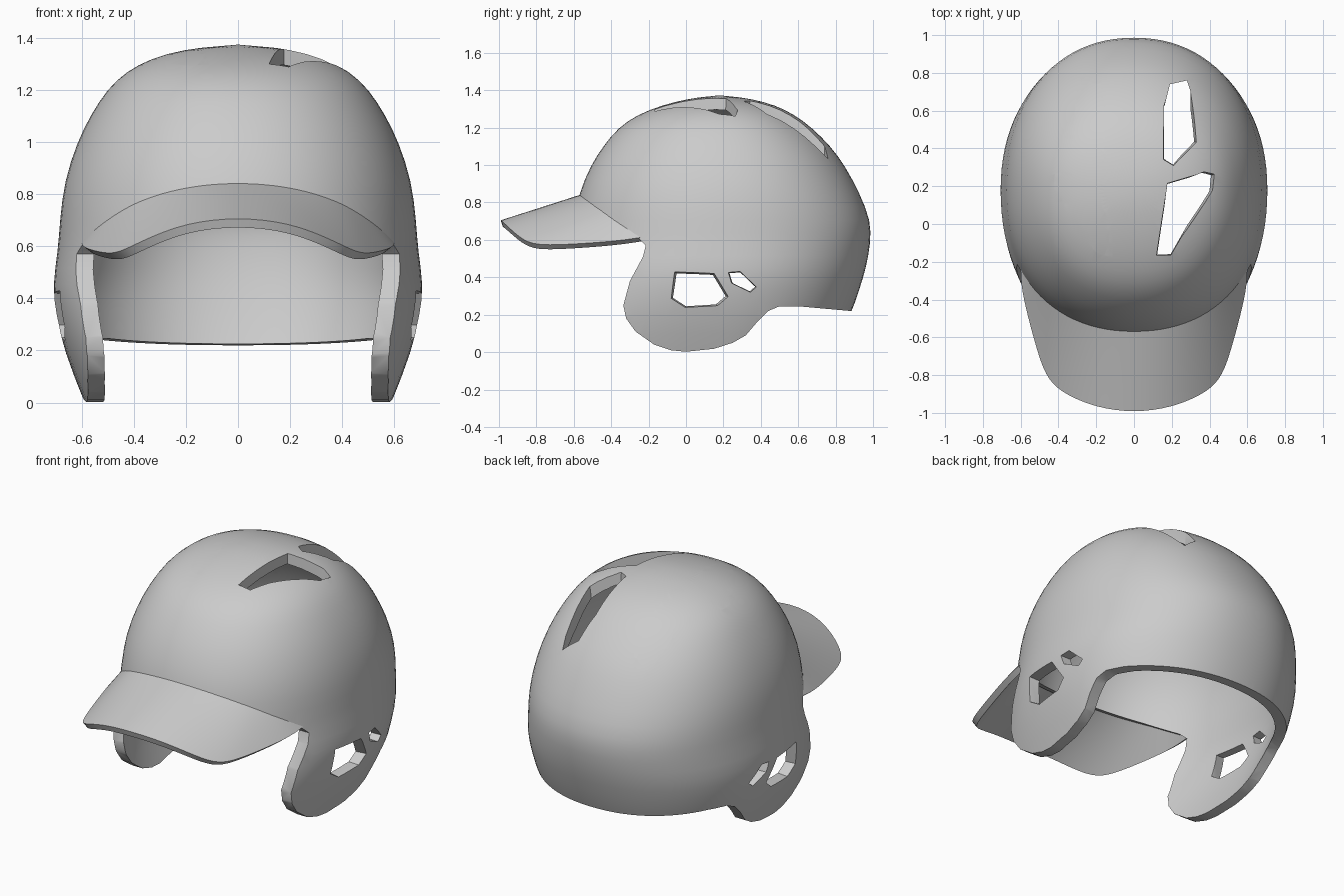
import bpy, bmesh, math

if "Cube" in bpy.data.objects:
    bpy.data.objects.remove(bpy.data.objects["Cube"])

GREY = (0.6, 0.6, 0.6, 1)
shell_mat = bpy.data.materials.new("light_grey")
shell_mat.use_nodes = True
shell_mat.diffuse_color = GREY
shell_mat.node_tree.nodes["Principled BSDF"].inputs["Base Color"].default_value = GREY

MID_Y = 0.18     # where the shell is widest
ROUND = 2.15     # superellipse power of each slice
# Shell slices: height, half width, front y, back y
SLICES = [(-.12, .54, -.85, .70), (0, .59, -.85, .78), (.2, .67, -.8, .885),
          (.34, .70, -.72, .93), (.45, .714, -.66, .965), (.58, .692, -.62, .988),
          (.7, .685, -.6, .992), (.85, .668, -.575, .93), (1, .618, -.51, .85),
          (1.1, .568, -.445, .775), (1.2, .505, -.365, .675), (1.27, .43, -.26, .58),
          (1.32, .335, -.13, .48), (1.355, .21, .01, .35)]


def make_object(name, bm):
    mesh = bpy.data.meshes.new(name)
    bm.to_mesh(mesh)
    bm.free()
    ob = bpy.data.objects.new(name, mesh)
    bpy.context.collection.objects.link(ob)
    mesh.materials.append(shell_mat)
    return ob


def modify(ob, kind, **settings):
    mod = ob.modifiers.new(kind.title(), kind)
    for key, value in settings.items():
        setattr(mod, key, value)
    bpy.context.view_layer.objects.active = ob
    bpy.ops.object.modifier_apply(modifier=mod.name)


def slice_point(angle, row, scale=1):
    """Point on a slice; angle 0 is the front centre."""
    z, half, front, back = row
    s, c = math.sin(angle), math.cos(angle)
    x = half * math.copysign(abs(s) ** (2 / ROUND), s)
    reach = MID_Y - front if c > 0 else back - MID_Y
    y = -reach * math.copysign(abs(c) ** (2 / ROUND), c)
    return (x * scale, MID_Y + y * scale, z)


def slice_at(z):
    for a, b in zip(SLICES, SLICES[1:]):
        if a[0] <= z <= b[0]:
            f = (z - a[0]) / (b[0] - a[0])
            return [p + f * (q - p) for p, q in zip(a, b)]


def add_prism(bm, outline, axis, layers, pivot=(0, 0)):
    """Closed prism; layers are (position on axis, scale a, scale b)."""
    rings = []
    for pos, sa, sb in layers:
        ring = []
        for a, b in outline:
            a, b = pivot[0] + (a - pivot[0]) * sa, pivot[1] + (b - pivot[1]) * sb
            ring.append(bm.verts.new((pos, a, b) if axis == "x" else (a, b, pos)))
        rings.append(ring)
    n = len(outline)
    for low, high in zip(rings, rings[1:]):
        for i in range(n):
            bm.faces.new((low[i], low[(i + 1) % n], high[(i + 1) % n], high[i]))
    bm.faces.new(rings[0])
    bm.faces.new(rings[-1])


def cut(ob, bm):
    bmesh.ops.recalc_face_normals(bm, faces=bm.faces[:])
    cutter = make_object("cutter", bm)
    cutter.hide_render = True
    modify(ob, "BOOLEAN", operation="DIFFERENCE", solver="EXACT", object=cutter)
    bpy.data.objects.remove(cutter)


# Helmet shell: stacked slices closed by a crown point
N = 48
bm = bmesh.new()
rings = [[bm.verts.new(slice_point(math.tau * i / N, row)) for i in range(N)] for row in SLICES]
for low, high in zip(rings, rings[1:]):
    for i in range(N):
        bm.faces.new((low[i], low[(i + 1) % N], high[(i + 1) % N], high[i]))
crown = bm.verts.new((0, MID_Y, 1.375))
for i in range(N):
    bm.faces.new((rings[-1][i], rings[-1][(i + 1) % N], crown))
bmesh.ops.recalc_face_normals(bm, faces=bm.faces[:])
shell = make_object("helmet_shell", bm)
modify(shell, "SUBSURF", levels=1)
modify(shell, "SOLIDIFY", thickness=0.06, offset=-1)

# Lower edge: brow, ear flaps and nape, cut straight through sideways
LOWER_EDGE = [(-1.3, .79), (-.6, .79), (-.4, .69), (-.25, .605), (-.215, .57), (-.23, .51),
              (-.3, .38), (-.335, .25), (-.32, .18), (-.27, .11), (-.17, .04), (-.08, .01),
              (0, .002), (.15, .018), (.25, .05), (.32, .09), (.38, .16), (.44, .22),
              (.5, .245), (.6, .245), (.88, .22), (1.3, .2), (1.3, -.3), (-1.3, -.3)]
bm = bmesh.new()
add_prism(bm, LOWER_EDGE, "x", [(-1, 1, 1), (1, 1, 1)])
cut(shell, bm)

# Crown vents and ear holes, flared outward, on both sides
FRONT_VENT = [(.175, .2), (.33, .26), (.38, .25), (.37, .17), (.19, -.15), (.13, -.15)]
REAR_VENT = [(.16, .36), (.16, .62), (.19, .74), (.28, .76), (.3, .7), (.3, .44), (.2, .33)]
EAR_HOLE = [(-.05, .42), (.14, .41), (.21, .3), (.16, .255), (0, .245), (-.07, .29)]
SMALL_HOLE = [(.235, .42), (.29, .425), (.37, .35), (.34, .325), (.25, .37)]
bm = bmesh.new()
for vent, centre in ((FRONT_VENT, .05), (REAR_VENT, .545)):
    add_prism(bm, vent, "z", [(.85, 1, 1), (1.1, 1, 1), (1.4, 1.4, 1.12)], (.17, centre))
for hole, pivot in ((EAR_HOLE, (.06, .33)), (SMALL_HOLE, (.3, .375))):
    add_prism(bm, hole, "x", [(.4, 1, 1), (.62, 1, 1), (.78, 1.25, 1.25)], pivot)
other = bmesh.ops.duplicate(bm, geom=bm.verts[:] + bm.edges[:] + bm.faces[:])["geom"]
for v in other:
    if isinstance(v, bmesh.types.BMVert):
        v.co.x = -v.co.x
cut(shell, bm)

# Brim: arched sheet from the brow line to a drooping outer edge
BRIM_EDGE = [(0, -1, .712), (.2, -.972, .69), (.36, -.905, .625), (.455, -.83, .575),
             (.505, -.7, .572), (.565, -.48, .585), (.6, -.32, .6), (.6, -.2, .62)]
BROW_ANGLES = [0, 11, 22, 31, 38, 46, 54, 64]
STEPS = 4
bm = bmesh.new()
columns = []
for k in range(-7, 8):
    side = -1 if k < 0 else 1
    ex, ey, ez = BRIM_EDGE[abs(k)]
    angle = BROW_ANGLES[abs(k)]
    brow_z = .85 - .23 * (angle / 64) ** 2
    rx, ry, rz = slice_point(math.radians(angle), slice_at(brow_z), .965)
    columns.append([bm.verts.new((side * (rx + (ex - rx) * f), ry + (ey - ry) * f,
                                  rz + (ez - rz) * f))
                    for f in (j / STEPS for j in range(STEPS + 1))])
for a, b in zip(columns, columns[1:]):
    for j in range(STEPS):
        bm.faces.new((a[j], a[j + 1], b[j + 1], b[j]))
brim = make_object("brim", bm)
modify(brim, "SUBSURF", levels=2)
modify(brim, "SOLIDIFY", thickness=0.035, offset=-1)

# Smooth shading with crisp rims
for ob in (shell, brim):
    bpy.ops.object.select_all(action="DESELECT")
    ob.select_set(True)
    bpy.context.view_layer.objects.active = ob
    bpy.ops.object.shade_smooth_by_angle(angle=math.radians(35))
